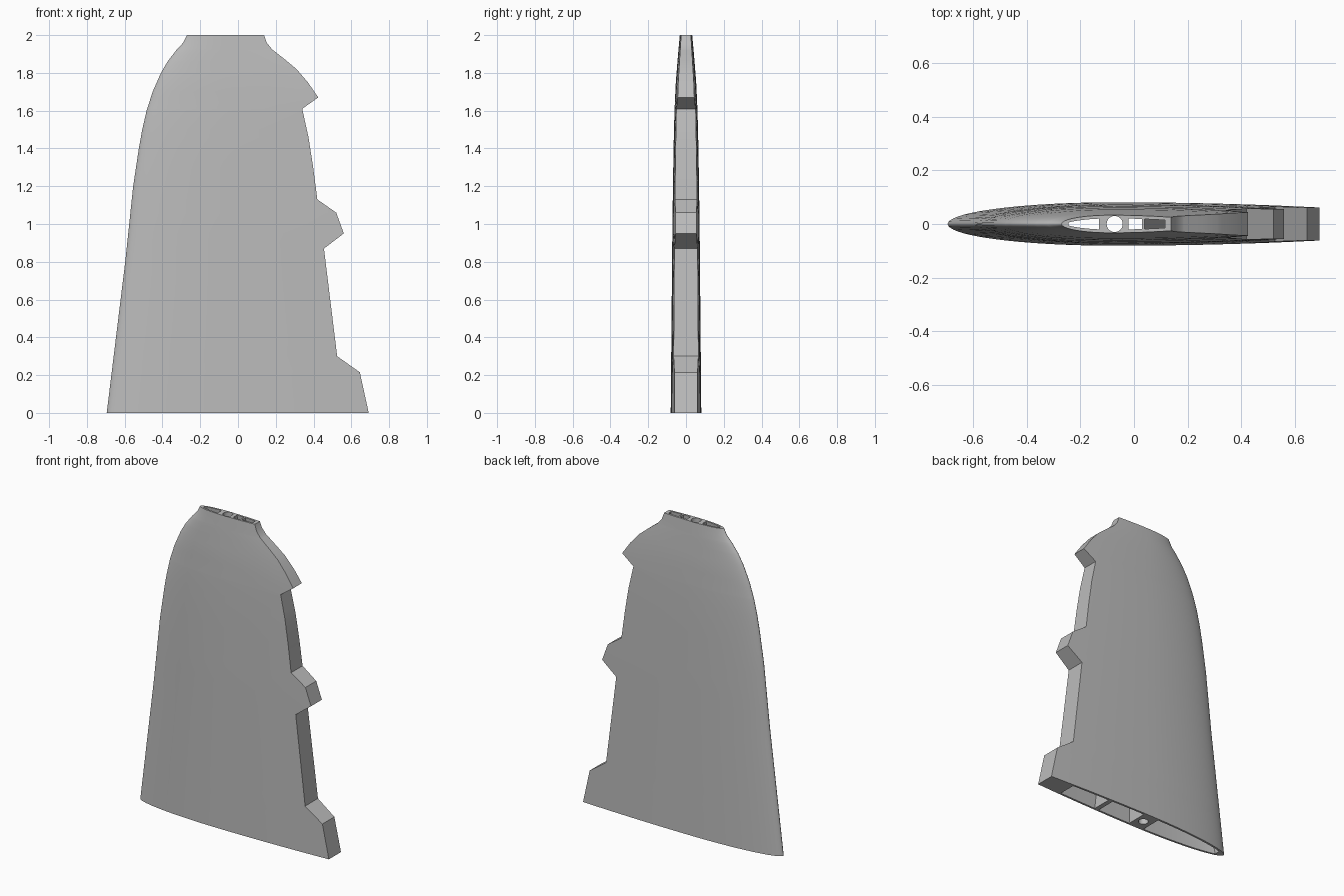
import bpy, bmesh, math

if "Cube" in bpy.data.objects:
    bpy.data.objects.remove(bpy.data.objects["Cube"])

# Outlines as (z, value) pairs
LEADING = [(0, -.695), (.8, -.597), (1.2, -.555), (1.4, -.525), (1.5, -.507), (1.6, -.484),
           (1.7, -.452), (1.8, -.408), (1.86, -.373), (1.92, -.327), (1.96, -.29), (2, -.27)]
TRAILING = [(0, .692), (.215, .645), (.3, .525), (.87, .455), (.95, .56), (1.06, .52),
            (1.13, .42), (1.3, .398), (1.46, .373), (1.61, .34), (1.67, .425), (1.75, .37),
            (1.82, .31), (1.87, .25), (1.925, .18), (1.96, .152), (2, .138)]
FULL_CHORD = [(0, .692), (.95, .56), (1.67, .425), (1.82, .31), (1.925, .18), (2, .138)]
THICKNESS = [(0, .081), (1, .072), (1.4, .066), (1.6, .061), (1.75, .054), (1.9, .042), (2, .033)]
WALL = .013


def lerp(table, z):
    z = min(max(z, 0), 2)
    for (z0, a), (z1, b) in zip(table, table[1:]):
        if z <= z1:
            return a + (b - a) * (z - z0) / (z1 - z0)


def half_thickness(x, z):
    """Foil section: elliptic nose, gently tapering blunt tail."""
    nose, tail = lerp(LEADING, z), lerp(FULL_CHORD, z)
    u = min(max((x - nose) / (tail - nose), 0), 1)
    if u < .45:
        shape = math.sqrt(max(0, 1 - ((.45 - u) / .45) ** 2))
    else:
        shape = 1 - .24 * ((u - .45) / .55) ** 2
    return lerp(THICKNESS, z) * shape


def loft(name, heights, start, end, inset=0, columns=28, power=1):
    """Stack foil slices between two edge functions into a closed solid."""
    bm = bmesh.new()
    rings = []
    for z in heights:
        a, b = start(z), end(z)
        xs = [a + (b - a) * (i / columns) ** power for i in range(columns + 1)]
        ys = [max(half_thickness(x, z) - inset, .0015) for x in xs]
        ring = [(x, -y, z) for x, y in zip(xs, ys)]
        ring += [(x, y, z) for x, y in reversed(list(zip(xs, ys)))]
        rings.append([bm.verts.new(p) for p in ring])
    for low, high in zip(rings, rings[1:]):
        n = len(low)
        for i in range(n):
            j = (i + 1) % n
            bm.faces.new((low[i], low[j], high[j], high[i]))
    bm.faces.new(rings[0][::-1])
    bm.faces.new(rings[-1])
    bmesh.ops.recalc_face_normals(bm, faces=bm.faces)
    mesh = bpy.data.meshes.new(name)
    bm.to_mesh(mesh)
    bm.free()
    obj = bpy.data.objects.new(name, mesh)
    bpy.context.collection.objects.link(obj)
    return obj


def slant(bottom, top):
    return lambda z: bottom + (top - bottom) * z / 2


# Fin shell with stepped trailing edge
levels = sorted({z for z, _ in LEADING + TRAILING} | {i / 10 for i in range(21)})
fin = loft("fin_shell", levels, lambda z: lerp(LEADING, z), lambda z: lerp(TRAILING, z), power=1.8)

grey = bpy.data.materials.new("plain grey")
grey.use_nodes = True
grey.diffuse_color = (.5, .5, .5, 1)
grey.node_tree.nodes["Principled BSDF"].inputs["Base Color"].default_value = (.5, .5, .5, 1)
fin.data.materials.append(grey)

# Hollow chambers between the spar block and the slanted rib
inner = [-.01] + [i / 5 for i in range(1, 10)] + [1.9, 2.01]
cutters = [
    loft("front_chamber", inner, slant(-.645, -.245), slant(-.13, -.13), WALL, 10, 1.5),
    loft("middle_chamber", inner, slant(-.02, -.02), slant(.22, .03), WALL, 4),
    loft("rear_chamber", inner, slant(.25, .04), slant(.52, .115), WALL, 5),
]

# Rod hole through the spar block
bpy.ops.mesh.primitive_cylinder_add(vertices=32, radius=.03, depth=2.2, location=(-.072, 0, 1))
rod = bpy.context.object
rod.name = "rod_hole"
cutters.append(rod)

for cutter in cutters:
    cutter.data.materials.append(grey)
    cutter.hide_render = True
    cutter.hide_viewport = False
    cut = fin.modifiers.new(cutter.name, 'BOOLEAN')
    cut.operation = 'DIFFERENCE'
    cut.solver = 'EXACT'
    cut.object = cutter

# Bake the cuts, then drop the cutters
bpy.ops.object.select_all(action='DESELECT')
bpy.context.view_layer.objects.active = fin
fin.select_set(True)
for name in [m.name for m in fin.modifiers]:
    bpy.ops.object.modifier_apply(modifier=name)
for cutter in cutters:
    bpy.data.objects.remove(cutter)
bpy.ops.object.shade_smooth_by_angle(angle=math.radians(30))
